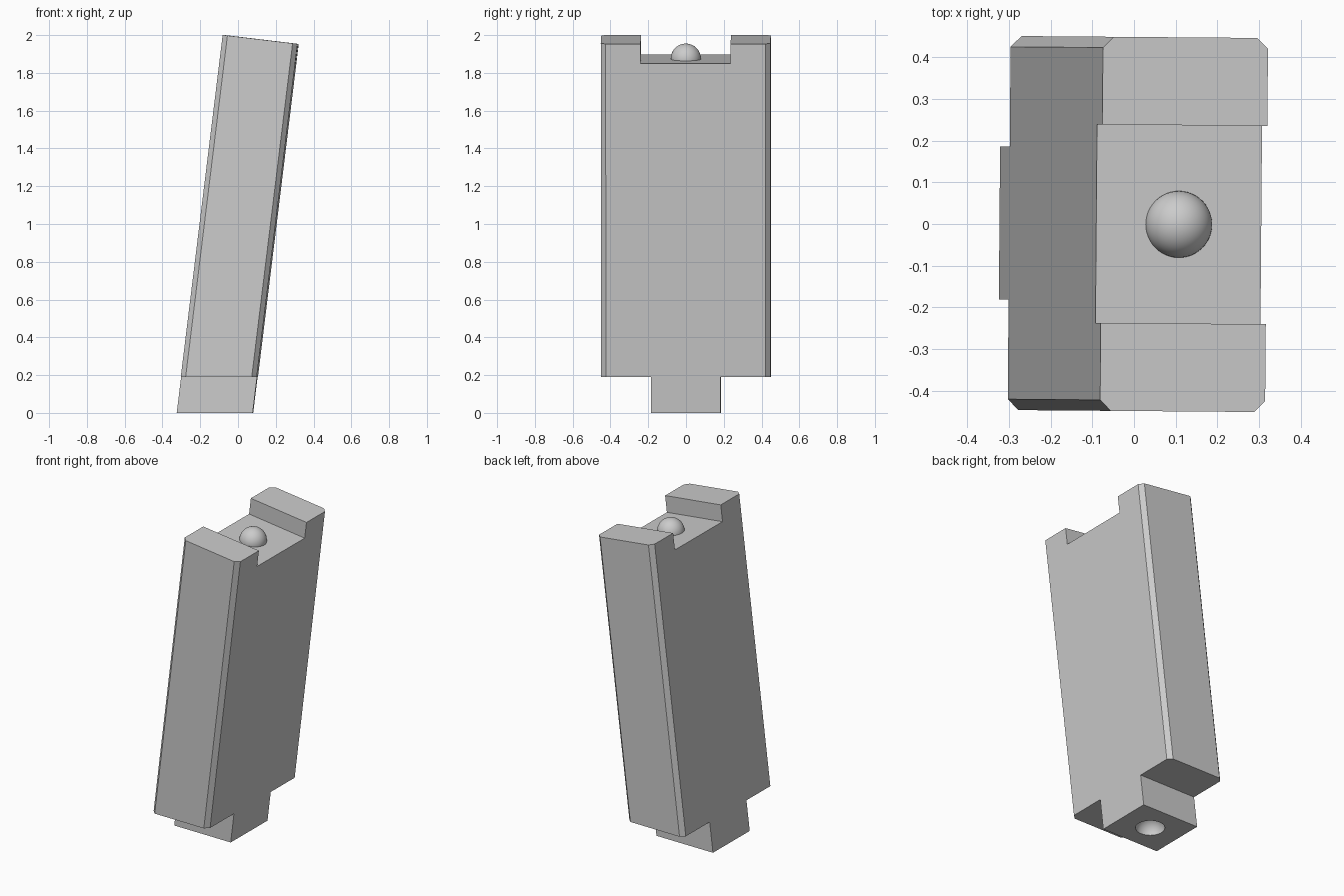
import bpy, bmesh
from mathutils import Matrix

if "Cube" in bpy.data.objects:
    bpy.data.objects.remove(bpy.data.objects["Cube"])

LEAN, TOP_SLOPE, BASE_X, YAW = 0.1225, 0.118, -0.122, -0.008
HALF_X, HALF_Y = 0.201, 0.449

grey = bpy.data.materials.new("plain_grey")
grey.use_nodes = True
grey.diffuse_color = (0.6, 0.6, 0.6, 1)
grey.node_tree.nodes["Principled BSDF"].inputs["Base Color"].default_value = (0.6, 0.6, 0.6, 1)


def make_object(name, bm):
    bmesh.ops.recalc_face_normals(bm, faces=bm.faces)
    bmesh.ops.rotate(bm, verts=bm.verts, cent=(0, 0, 0), matrix=Matrix.Rotation(YAW, 3, 'Z'))
    mesh = bpy.data.meshes.new(name)
    bm.to_mesh(mesh)
    bm.free()
    mesh.materials.append(grey)
    obj = bpy.data.objects.new(name, mesh)
    bpy.context.collection.objects.link(obj)
    return obj


def ball(name, radius, z, keep_top=False):
    bm = bmesh.new()
    bmesh.ops.create_uvsphere(bm, u_segments=48, v_segments=24, radius=radius)
    if keep_top:
        bmesh.ops.bisect_plane(bm, geom=bm.verts[:] + bm.edges[:] + bm.faces[:],
                               plane_co=(0, 0, -0.015), plane_no=(0, 0, 1), clear_inner=True)
    bmesh.ops.translate(bm, verts=bm.verts, vec=(BASE_X + LEAN * z, 0, z))
    return make_object(name, bm)


# Block: half outline in y-z with foot and top channel, mirrored, then extruded
half = [(0.184, 0), (0.184, 0.19), (HALF_Y, 0.19), (HALF_Y, 1.977), (0.238, 1.977), (0.238, 1.873)]
outline = half + [(-y, z) for y, z in reversed(half)]
bm = bmesh.new()
face = bm.faces.new([bm.verts.new((-HALF_X, y, z)) for y, z in outline])
side = bmesh.ops.extrude_face_region(bm, geom=[face])
bmesh.ops.translate(bm, verts=[v for v in side["geom"] if isinstance(v, bmesh.types.BMVert)],
                    vec=(2 * HALF_X, 0, 0))

# Chamfer the four long corners
corners = [e for e in bm.edges
           if all(abs(v.co.y) > HALF_Y - 0.001 for v in e.verts)
           and abs(e.verts[0].co.z - e.verts[1].co.z) > 1]
bmesh.ops.bevel(bm, geom=corners, offset=0.026, segments=1, affect='EDGES')

# Lean the block, with its top square to the lean
for v in bm.verts:
    if v.co.z > 1:
        v.co.z -= TOP_SLOPE * v.co.x
    v.co.x += BASE_X + LEAN * v.co.z
block = make_object("leaning_block", bm)

# Round socket under the foot
cutter = ball("socket_cutter", 0.085, 0)
cutter.hide_render = True
cut = block.modifiers.new("socket", 'BOOLEAN')
cut.operation, cut.solver, cut.object = 'DIFFERENCE', 'EXACT', cutter
bpy.context.view_layer.objects.active = block
block.select_set(True)
bpy.ops.object.modifier_apply(modifier=cut.name)
bpy.data.objects.remove(cutter)

# Domed peg in the top channel
dome = ball("domed_peg", 0.08, 1.875, keep_top=True)

for obj in (block, dome):
    bpy.ops.object.select_all(action='DESELECT')
    obj.select_set(True)
    bpy.context.view_layer.objects.active = obj
    bpy.ops.object.shade_smooth_by_angle()
